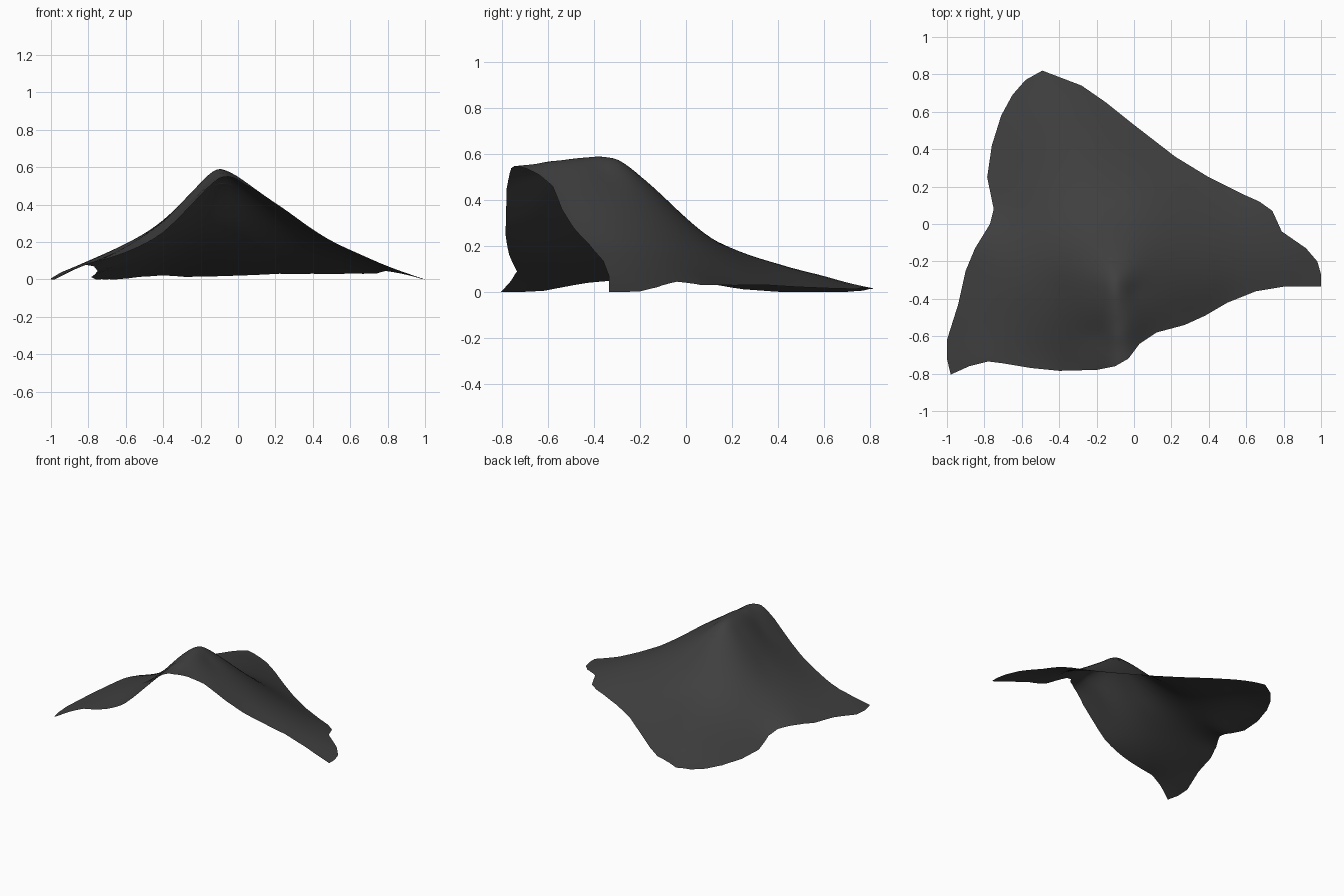
import bpy, bmesh, math
from mathutils import Vector

if "Cube" in bpy.data.objects:
    bpy.data.objects.remove(bpy.data.objects["Cube"])

# Hem of the cloth, clockwise from the back tip (x, y, z)
HEM = [(-.49, .82, .015), (-.28, .74, .013), (-.15, .65, .015), (0, .53, .02), (.22, .36, .03),
       (.4, .25, .03), (.58, .16, .03), (.67, .12, .03), (.74, .07, .03), (.79, -.04, .045),
       (.92, -.13, .02), (.98, -.2, .003), (1, -.27, 0), (1, -.335, 0), (.8, -.335, .07),
       (.65, -.36, .135), (.5, -.42, .205), (.38, -.49, .28), (.27, -.54, .36), (.12, -.58, .46),
       (.03, -.64, .51), (-.03, -.72, .545), (-.1, -.76, .54), (-.2, -.78, .45), (-.4, -.785, .25),
       (-.55, -.77, .165), (-.7, -.745, .11), (-.78, -.735, .09), (-.88, -.76, .05), (-.98, -.805, 0),
       (-1, -.72, 0), (-1, -.62, .005), (-.94, -.43, .04), (-.9, -.25, .055), (-.85, -.13, .075),
       (-.77, 0, .07), (-.75, .08, .045), (-.785, .25, .012), (-.76, .42, 0), (-.71, .58, 0),
       (-.65, .69, 0), (-.58, .77, .006)]

# Ridge and slopes inside the cloth
FOLDS = [(-.09, -.6, .567), (-.1, -.48, .58), (-.1, -.38, .59), (-.1, -.3, .578), (-.11, -.2, .505),
         (-.12, -.1, .415), (-.13, 0, .32), (-.14, .1, .24), (-.16, .2, .19), (-.25, .4, .122),
         (-.38, .6, .07), (-.2, -.36, .515), (-.4, -.36, .315), (-.6, -.36, .19), (-.2, -.6, .47),
         (-.4, -.6, .285), (0, -.36, .53), (.2, -.36, .40), (.4, -.33, .265), (.6, -.28, .155),
         (.8, -.25, .07)]


def kernel(ax, ay, bx, by):
    r2 = (ax - bx) ** 2 + (ay - by) ** 2
    return r2 * math.log(r2) if r2 > 1e-12 else 0.0


def solve(rows):
    n = len(rows)
    for c in range(n):
        p = max(range(c, n), key=lambda r: abs(rows[r][c]))
        rows[c], rows[p] = rows[p], rows[c]
        for r in range(c + 1, n):
            f = rows[r][c] / rows[c][c]
            if f:
                rows[r] = [a - f * b for a, b in zip(rows[r], rows[c])]
    out = [0.0] * n
    for r in reversed(range(n)):
        out[r] = (rows[r][n] - sum(rows[r][k] * out[k] for k in range(r + 1, n))) / rows[r][r]
    return out


# Thin plate surface through the hem and folds
pts = HEM + FOLDS
rows = [[kernel(x, y, u, v) + (0.001 if (x, y) == (u, v) else 0) for u, v, _ in pts] + [1, x, y, z]
        for x, y, z in pts]
rows += [[1] * len(pts) + [0] * 4, [p[0] for p in pts] + [0] * 4, [p[1] for p in pts] + [0] * 4]
w = solve(rows)


def height(x, y):
    z = w[-3] + w[-2] * x + w[-1] * y
    return max(0, z + sum(k * kernel(x, y, p[0], p[1]) for k, p in zip(w, pts)))


# Cloth: concentric rings from the centre out to the hem
centre = Vector((-.15, -.2))
RINGS, SUB = 26, 3
edge = []
for i, a in enumerate(HEM):
    b = HEM[(i + 1) % len(HEM)]
    edge += [Vector(a[:2]).lerp(Vector(b[:2]), k / SUB) for k in range(SUB)]

bm = bmesh.new()
mid = bm.verts.new((*centre, height(*centre)))
prev = None
for r in range(1, RINGS + 1):
    ring = []
    for e in edge:
        q = centre.lerp(e, r / RINGS)
        ring.append(bm.verts.new((q.x, q.y, height(q.x, q.y))))
    for i in range(len(ring)):
        j = (i + 1) % len(ring)
        if prev:
            bm.faces.new((prev[i], prev[j], ring[j], ring[i]))
        else:
            bm.faces.new((mid, ring[j], ring[i]))
    prev = ring
for f in bm.faces:
    f.smooth = True
    f.normal_update()
    if f.normal.z < 0:
        f.normal_flip()
mesh = bpy.data.meshes.new("draped_cloth")
bm.to_mesh(mesh)
bm.free()
cloth = bpy.data.objects.new("draped_cloth", mesh)
bpy.context.collection.objects.link(cloth)

mat = bpy.data.materials.new("dark_fabric")
mat.diffuse_color = (.05, .05, .05, 1)
mat.use_nodes = True
mat.node_tree.nodes["Principled BSDF"].inputs["Base Color"].default_value = mat.diffuse_color
mesh.materials.append(mat)
